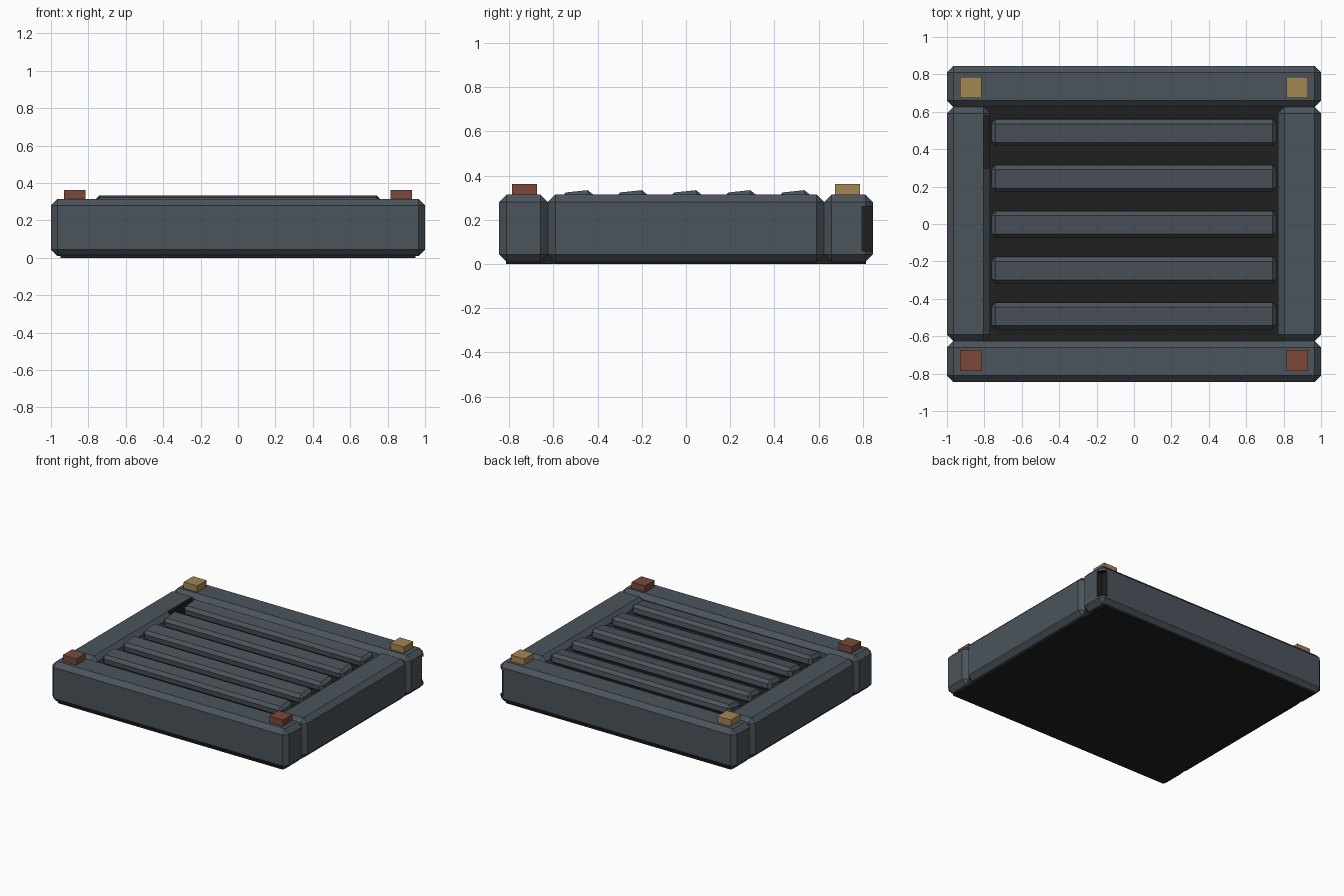
import bpy, bmesh, math
from mathutils import Matrix

if "Cube" in bpy.data.objects:
    bpy.data.objects.remove(bpy.data.objects["Cube"])


def material(name, rgb):
    m = bpy.data.materials.new(name)
    m.diffuse_color = (*rgb, 1)
    m.use_nodes = True
    m.node_tree.nodes["Principled BSDF"].inputs["Base Color"].default_value = m.diffuse_color
    return m


STEEL = material("blue_grey_steel", (0.07, 0.087, 0.104))
BLACK = material("black", (0.014, 0.014, 0.014))
RED = material("rust_red", (0.20, 0.066, 0.042))
GOLD = material("dull_gold", (0.37, 0.24, 0.085))


def box(name, lo, hi, mat, chamfer=0, tilt=0):
    """Box between two corners, with optional chamfer and tilt about x."""
    size = [h - l for l, h in zip(lo, hi)]
    bm = bmesh.new()
    bmesh.ops.create_cube(bm, size=1, matrix=Matrix.Diagonal((*size, 1)))
    if chamfer:
        bmesh.ops.bevel(bm, geom=bm.edges[:], offset=chamfer, segments=1,
                        affect='EDGES', profile=0.5)
    me = bpy.data.meshes.new(name)
    bm.to_mesh(me)
    bm.free()
    me.materials.append(mat)
    ob = bpy.data.objects.new(name, me)
    ob.location = [(l + h) / 2 for l, h in zip(lo, hi)]
    ob.rotation_euler.x = tilt
    bpy.context.collection.objects.link(ob)
    return ob


def notch(target, name, lo, hi):
    """Cut a dark notch out of a bar."""
    cutter = box(name, lo, hi, BLACK)
    cutter.hide_render = True
    cutter.hide_viewport = False
    cutter.display_type = 'WIRE'
    mod = target.modifiers.new("notch", 'BOOLEAN')
    mod.operation = 'DIFFERENCE'
    mod.object = cutter
    mod.solver = 'EXACT'
    mod.material_mode = 'TRANSFER'


# Floor plate
box("floor_plate", (-0.95, -0.815, 0), (0.95, 0.815, 0.14), BLACK)

# Chamfered frame
Z0, Z1, C = 0.01, 0.315, 0.034
front_bar = box("front_bar", (-1, -0.845, Z0), (1, -0.625, Z1), STEEL, C)
back_bar = box("back_bar", (-1, 0.625, Z0), (1, 0.845, Z1), STEEL, C)
left_bar = box("left_bar", (-1, -0.625, Z0), (-0.77, 0.625, Z1), STEEL, C)
right_bar = box("right_bar", (0.77, -0.625, Z0), (1, 0.625, Z1), STEEL, C)

# Notches in the back right corner and the left inner edge
notch(back_bar, "corner_notch_cutter", (0.955, 0.795, 0.06), (1.05, 0.9, 0.26))
notch(left_bar, "inner_notch_cutter", (-0.803, 0.30, 0.22), (-0.70, 0.58, 0.4))

# Tilted slats
for i in range(5):
    y = (i - 2) * 0.245
    box(f"slat_{i + 1}", (-0.762, y - 0.072, 0.249), (0.762, y + 0.072, 0.329),
        STEEL, 0.022, math.radians(6))

# Corner blocks
for end, sy, mat in (("front", -1, RED), ("back", 1, GOLD)):
    for side, sx in (("left", -1), ("right", 1)):
        x, y = sx * 0.873, sy * 0.73
        box(f"{end}_{side}_block", (x - 0.057, y - 0.057, 0.30),
            (x + 0.057, y + 0.057, 0.363), mat)
